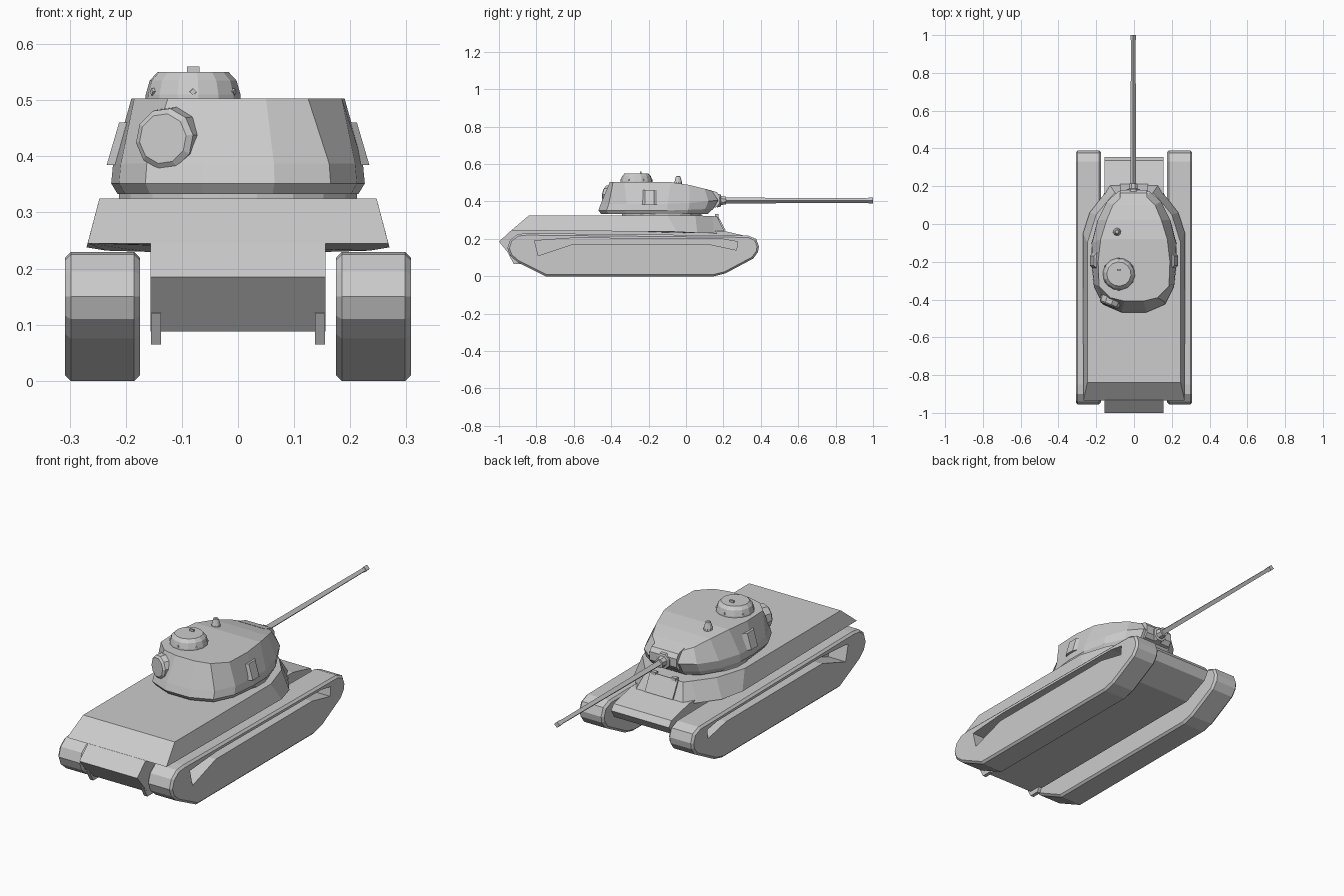
import bpy, bmesh
from math import pi, cos, sin
from mathutils import Vector

if "Cube" in bpy.data.objects:
    bpy.data.objects.remove(bpy.data.objects["Cube"])


def make(name, verts, faces):
    me = bpy.data.meshes.new(name)
    bm = bmesh.new()
    vs = [bm.verts.new(v) for v in verts]
    for f in faces:
        bm.faces.new([vs[i] for i in f])
    bmesh.ops.remove_doubles(bm, verts=bm.verts, dist=1e-5)
    bmesh.ops.recalc_face_normals(bm, faces=bm.faces)
    bm.to_mesh(me)
    bm.free()
    ob = bpy.data.objects.new(name, me)
    bpy.context.collection.objects.link(ob)
    return ob


def loft(name, rings, caps=(True, True)):
    n = len(rings[0])
    faces = [(k * n + i, k * n + (i + 1) % n, (k + 1) * n + (i + 1) % n, (k + 1) * n + i)
             for k in range(len(rings) - 1) for i in range(n)]
    if caps[0]:
        faces.append(tuple(range(n)))
    if caps[1]:
        faces.append(tuple(range((len(rings) - 1) * n, len(rings) * n)))
    return make(name, [v for r in rings for v in r], faces)


def slab(name, profile, x0, x1):
    """Side profile (y, z) extruded along x."""
    return loft(name, [[(x, y, z) for y, z in profile] for x in (x0, x1)])


def box(name, lo, hi):
    return slab(name, [(lo[1], lo[2]), (hi[1], lo[2]), (hi[1], hi[2]), (lo[1], hi[2])], lo[0], hi[0])


def lathe(name, base, axis, steps, sides, phase=0.0):
    """Round part: steps are (distance along axis, radius)."""
    base, axis = Vector(base), Vector(axis).normalized()
    u = axis.orthogonal().normalized()
    w = axis.cross(u)
    rings = []
    for d, r in steps:
        rings.append([base + axis * d + (u * cos(a) + w * sin(a)) * r
                      for a in (phase + 2 * pi * i / sides for i in range(sides))])
    return loft(name, rings)


def mirrored(half):
    """Close a right-hand outline by reflecting it in x."""
    return half + [(-p[0],) + tuple(p[1:]) for p in reversed(half)]


# Tracks: bevelled slabs with a long slot cut into the outer side
track = [(-0.75, 0), (0.15, 0), (0.21, 0.015), (0.36, 0.095), (0.385, 0.13), (0.39, 0.16),
         (0.375, 0.2), (0.33, 0.218), (-0.85, 0.23), (-0.9, 0.225), (-0.94, 0.195),
         (-0.955, 0.15), (-0.94, 0.11), (-0.9, 0.075)]
slot = [(-0.81, 0.19), (-0.79, 0.11), (-0.61, 0.17), (0.13, 0.17), (0.27, 0.14),
        (0.275, 0.185), (0.2, 0.198), (-0.6, 0.205)]
for s, side in ((1, "right"), (-1, "left")):
    t = slab("track_" + side, track, s * 0.175, s * 0.308)
    c = slab("slot_cutter_" + side, slot, s * 0.215, s * 0.35)
    c.hide_render = True
    c.hide_set(True)
    bev = t.modifiers.new("edge", 'BEVEL')
    bev.width = 0.01
    bev.segments = 1
    bev.limit_method = 'ANGLE'
    bev.angle_limit = 1.1
    cut = t.modifiers.new("slot", 'BOOLEAN')
    cut.operation = 'DIFFERENCE'
    cut.object = c
    # Rear drive bracket
    slab("rear_bracket_" + side, [(-0.95, 0.12), (-0.93, 0.135), (-0.87, 0.135), (-0.85, 0.11),
                                  (-0.87, 0.065), (-0.92, 0.065)], s * 0.137, s * 0.155)

# Lower hull
slab("lower_hull", [(-1, 0.185), (-0.92, 0.088), (0.2, 0.088), (0.33, 0.145), (0.355, 0.185),
                    (0.335, 0.212), (0.2, 0.243), (-0.934, 0.246)], -0.156, 0.156)

# Upper hull with sloped sides and tapering front
bottom = [(0.268, -0.934, 0.245), (0.27, -0.05, 0.238), (0.235, 0.06, 0.232),
          (0.165, 0.15, 0.23), (0.13, 0.21, 0.23)]
top = [(0.247, -0.84, 0.325), (0.247, -0.1, 0.325), (0.2, 0.05, 0.325),
       (0.125, 0.14, 0.322), (0.1, 0.165, 0.32)]
loft("upper_hull", [mirrored(bottom), mirrored(top)])

# Driver hatch on the sloped front plate
slab("driver_hatch", [(0.162, 0.322), (0.17, 0.325), (0.212, 0.245), (0.2, 0.245)], -0.075, 0.075)
for x in (-0.055, 0.055):
    box("hatch_hinge", (x - 0.012, 0.155, 0.318), (x + 0.012, 0.175, 0.332))

# Turret ring
lathe("turret_ring", (0, -0.13, 0.315), (0, 0, 1), [(0, 0.215), (0.025, 0.215)], 20)

# Turret shell: four stacked outlines
belly = [(0.085, 0.172), (0.145, 0.12), (0.195, 0.02), (0.224, -0.1), (0.226, -0.2),
         (0.212, -0.33), (0.165, -0.425), (0.065, -0.468)]
front = [1, 0.7, 0.3, 0, 0, 0, 0, 0]
base = [(x * 0.95, y * 0.97 - 0.05 * f, 0.333) for (x, y), f in zip(belly, front)]
low = [(x, y - 0.025 * f, 0.352 + 0.01 * f) for (x, y), f in zip(belly, front)]
mid = [(x * 0.985, y + (0.012 if y < -0.3 else 0), 0.387 + 0.02 * f)
       for (x, y), f in zip(belly, front)]
roof = [(0.07, 0.14, 0.455), (0.112, 0.1, 0.468), (0.145, 0.02, 0.488), (0.176, -0.08, 0.503),
        (0.19, -0.2, 0.503), (0.185, -0.33, 0.503), (0.125, -0.39, 0.503), (0.05, -0.408, 0.503)]
loft("turret", [mirrored(r) for r in (base, low, mid, roof)], caps=(True, False))
n = len(roof)
make("turret_roof", mirrored(roof),
     [(i, i + 1, 2 * n - 2 - i, 2 * n - 1 - i) for i in range(n - 1)])

# Cheek rails on the turret sides
for s in (1, -1):
    loft("cheek_rail", [[(s * (x + d), y, z) for d, y in ((-0.02, -0.13), (0.012, -0.17),
                                                         (0.012, -0.22), (-0.02, -0.25))]
                        for x, z in ((0.222, 0.385), (0.2, 0.46))])

# Drum-shaped port at the rear corner of the turret
lathe("rear_port", (-0.105, -0.36, 0.428), (-0.4, -1, 0.05), [(0, 0.065), (0.07, 0.055), (0.078, 0.045)], 10)

# Commander cupola with vision blocks and hatch handle
cx, cy = -0.08, -0.265
lathe("cupola", (cx, cy, 0.495), (0, 0, 1),
      [(0, 0.086), (0.015, 0.085), (0.04, 0.078), (0.055, 0.064)], 14)
for i in range(6):
    a = i * pi / 3 + pi / 6
    lathe("vision_block", (cx + 0.068 * cos(a), cy + 0.068 * sin(a), 0.515),
          (cos(a), sin(a), 0), [(0, 0.008), (0.018, 0.006)], 4, pi / 4)
box("cupola_handle", (cx - 0.011, cy + 0.02, 0.545), (cx + 0.011, cy + 0.028, 0.56))

# Roof periscope
lathe("periscope", (-0.09, -0.042, 0.485), (0, 0, 1), [(0, 0.022), (0.02, 0.02), (0.048, 0.012), (0.051, 0.008)], 10)

# Gun mantlet, collar and barrel
slab("mantlet", [(0.11, 0.36), (0.165, 0.37), (0.18, 0.39), (0.18, 0.43), (0.165, 0.45), (0.11, 0.466)],
     -0.075, 0.07)
gx, gz = -0.004, 0.405
lathe("gun_collar", (gx, 0.165, gz), (0, 1, 0), [(0, 0.04), (0.02, 0.037), (0.022, 0.026), (0.05, 0.022)], 8, pi / 8)
lathe("gun_barrel", (gx, 0.19, gz), (0, 1, 0), [(0, 0.016), (0.81, 0.012)], 4, pi / 4)
lathe("muzzle", (gx, 0.975, gz), (0, 1, 0), [(0, 0.015), (0.025, 0.015)], 4, pi / 4)
